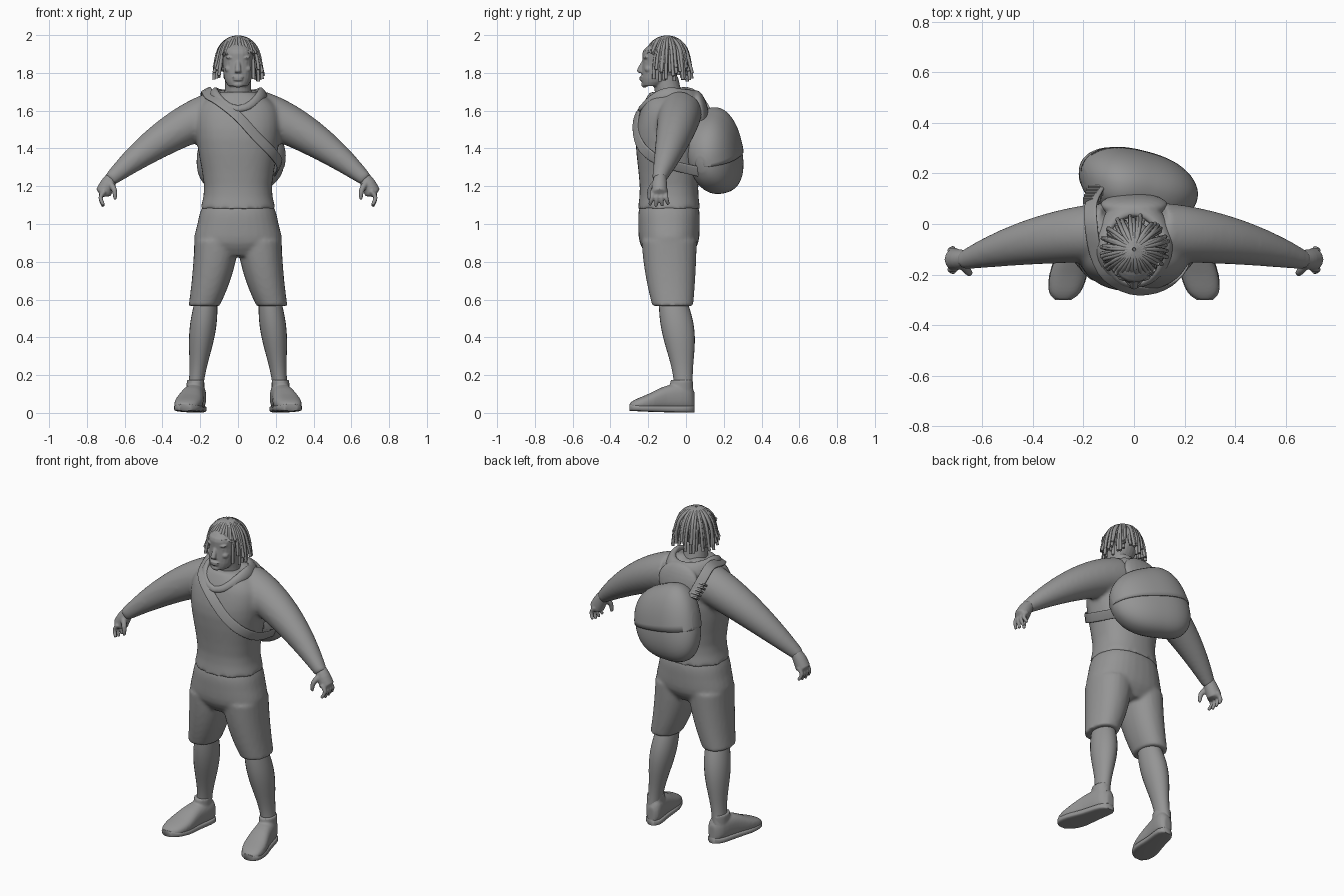
import bpy, bmesh, math, random
from math import sin, cos, pi
from mathutils import Vector, Matrix

random.seed(4)
cube = bpy.data.objects.get("Cube")
if cube:
    bpy.data.objects.remove(cube, do_unlink=True)

X, Y, Z = Vector((1, 0, 0)), Vector((0, 1, 0)), Vector((0, 0, 1))
MID = -.09
SHADE = (.3, .3, .3, 1)
grey = bpy.data.materials.new("plain grey")
grey.use_nodes = True
grey.diffuse_color = SHADE
grey.node_tree.nodes["Principled BSDF"].inputs["Base Color"].default_value = SHADE


def span(start, end, count):
    return [start + (end - start) * i / (count - 1) for i in range(count)]


def spline(rows, steps):
    """Smooth interpolation through rows of numbers."""
    out = []
    last = len(rows) - 1
    for i in range(last):
        before, start, end, after = (rows[min(max(j, 0), last)] for j in (i - 1, i, i + 1, i + 2))
        for t in span(0, 1, steps + 1)[:-1]:
            out.append([b + t * ((c - a) + t * ((2 * a - 5 * b + 4 * c - d) + t * (3 * b - a - 3 * c + d))) / 2
                        for a, b, c, d in zip(before, start, end, after)])
    return out + [list(rows[last])]


def loft(bm, rows, ref, normal=None, side=1, sides=24, steps=3, power=2):
    """Skin rings (x, y, z, radius along ref, optional radius across) along a path."""
    rows = spline([(row[0] * side, *row[1:]) for row in rows], steps)
    points = [Vector(row[:3]) for row in rows]
    rings = []
    for i, (point, row) in enumerate(zip(points, rows)):
        ahead, behind = points[min(i + 1, len(points) - 1)], points[max(i - 1, 0)]
        tangent = normal or (ahead - behind).normalized()
        along = ref(point) if callable(ref) else ref
        along = (along - tangent * along.dot(tangent)).normalized()
        across = tangent.cross(along)
        ring = []
        for k in range(sides):
            angle = math.tau * k / sides
            c, s = (math.copysign(abs(w) ** (2 / power), w) for w in (cos(angle), sin(angle)))
            ring.append(bm.verts.new(point + along * c * row[3] + across * s * row[-1]))
        rings.append(ring)
    for lower, upper in zip(rings, rings[1:]):
        for k in range(sides):
            n = (k + 1) % sides
            bm.faces.new((lower[k], lower[n], upper[n], upper[k]))
    bm.faces.new(rings[0])
    bm.faces.new(rings[-1])


def blob(bm, location, size, turn=0, axis="X"):
    matrix = Matrix.Translation(location) @ Matrix.Rotation(turn, 4, axis) @ Matrix.Diagonal((*size, 1))
    bmesh.ops.create_uvsphere(bm, u_segments=20, v_segments=12, radius=1, matrix=matrix)


def finish(name, bm, voxel=0, smooth=0):
    """Turn the mesh into a shaded object, merging overlaps when a voxel size is given."""
    bmesh.ops.recalc_face_normals(bm, faces=bm.faces)
    mesh = bpy.data.meshes.new(name)
    bm.to_mesh(mesh)
    bm.free()
    obj = bpy.data.objects.new(name, mesh)
    bpy.context.collection.objects.link(obj)
    mesh.materials.append(grey)
    bpy.ops.object.select_all(action="DESELECT")
    obj.select_set(True)
    bpy.context.view_layer.objects.active = obj
    if voxel:
        merge = obj.modifiers.new("merge", "REMESH")
        merge.mode, merge.voxel_size, merge.use_smooth_shade = "VOXEL", voxel, True
        soften = obj.modifiers.new("soften", "SMOOTH")
        soften.factor, soften.iterations = .5, smooth
        bpy.ops.object.shade_smooth()
    else:
        bpy.ops.object.shade_smooth_by_angle(angle=math.radians(60))
    return obj


# Hooded top with both sleeves merged into one surface
bm = bmesh.new()
torso = [(1.08, .2, .165), (1.2, .18, .155), (1.45, .22, .178), (1.58, .22, .157), (1.65, .18, .13), (1.7, .1, .1)]
loft(bm, [(0, MID, z, width, depth) for z, width, depth in torso], X, Z, power=2.3, sides=32)
arm = [(x, -.03 - x * x / 4, 1.61 - .7 * x ** 1.6, .12 - .18 * x * x) for x in span(.1, .68, 8)]
for side in (1, -1):
    loft(bm, arm, Y, side=side)
    blob(bm, (.1 * side, -.04, 1.65), (.1, .07, .05), .5 * side, "Y")
finish("hooded_top", bm, .012, 8)

# Hood lying around the neck and down the back
bm = bmesh.new()
hood = []
for angle in span(0, 2 * pi, 17):
    front = cos(angle)
    drop = .08 * max(front, 0) ** 2 + .03 * max(-front, 0)
    hood.append((.13 * sin(angle), MID - .15 * front, 1.69 - drop, .02 - .007 * front, .038 - .017 * front))
loft(bm, hood, lambda p: Vector((p.x, p.y - MID, .07)), sides=14)
blob(bm, (0, .075, 1.6), (.135, .042, .11), .2)
finish("hood", bm, .007, 6)

# Shorts
bm = bmesh.new()
hips = [(1.13, .17, .14), (1.07, .198, .16), (1, .215, .163), (.9, .232, .155), (.83, .17, .11)]
loft(bm, [(0, MID, z, width, depth) for z, width, depth in hips], X, Z, power=2.3, sides=32)
for side in (1, -1):
    loft(bm, [(.11 + .07 * t * t, MID + .02 * t * t, 1 - .435 * t, .12 - .038 * t * t, .148 - .04 * t * t)
              for t in span(.2, 1, 6)], X, Z, side, power=2.2)
finish("shorts", bm, .01, 7)

shoe = [(.045, .02, .12), (.01, .05, .165), (-.1, .06, .155), (-.2, .073, .11), (-.27, .06, .08), (-.3, .03, .06)]
for side, label in ((1, "left"), (-1, "right")):
    # Lower leg with a calf bulge
    bm = bmesh.new()
    leg = []
    for z in span(.12, .64, 10):
        radius = .055 - .015 * cos(10 * z - 1.5)
        leg.append((.24 - .12 * z, -.01 - .17 * z * z, z, radius, radius * 1.25))
    loft(bm, leg, X, Z, side)
    finish(label + "_leg", bm)

    # Shoe upper with ankle collar, and sole
    bm = bmesh.new()
    loft(bm, [(.22 - y / 5, y, top / 2, width, top / 2 - .01) for y, width, top in shoe], X, Y, side, power=2.5)
    loft(bm, [(.225, -.024, z, .047, .06) for z in (.1, .175)], X, Z, side)
    finish(label + "_shoe", bm, .007, 4)
    bm = bmesh.new()
    loft(bm, [(.22 - y / 5, y, .02 + y * y / 10, width + .002, .018) for y, width, top in shoe],
         X, Y, side, power=4)
    finish(label + "_sole", bm)

    # Hand with four curled fingers and a thumb
    bm = bmesh.new()
    loft(bm, [(.665, -.135, 1.25, .032), (.69, -.14, 1.21, .04, .024), (.72, -.14, 1.15, .043, .014)], Y, side=side)
    for k in range(4):
        y, tip = -.18 + .025 * k, 1.09 + .008 * abs(k - 1.3)
        loft(bm, [(.705, y, 1.175, .012), (.728, y, 1.14, .012), (.712, y - .012 + .008 * k, tip, .009)],
             Y, side=side, sides=10)
    loft(bm, [(.68, -.16, 1.22, .018), (.655, -.19, 1.18, .015), (.65, -.195, 1.13, .009)],
         Y, side=side, sides=10)
    finish(label + "_hand", bm, .005, 3)

# Head, neck and facial features merged
bm = bmesh.new()
head = [(-.18, 1.73, .05, .05), (-.15, 1.77, .073, .085), (-.12, 1.86, .083, .11),
        (-.11, 1.92, .085, .115), (-.11, 1.97, .04, .05)]
loft(bm, [(0, *row) for row in head], X, Z, power=2.2)
loft(bm, [(0, -.07, 1.6, .09), (0, MID, 1.68, .073), (0, -.11, 1.78, .067)], X, Z)
loft(bm, [(0, -.22, 1.87, .009), (0, -.243, 1.815, .017), (0, -.232, 1.8, .016)], X, Z, sides=12)
for z, width in ((1.777, .03), (1.764, .026)):
    blob(bm, (0, -.233, z), (width, .014, .007))
blob(bm, (0, -.22, 1.738), (.028, .018, .016))
for side in (1, -1):
    blob(bm, (.037 * side, -.21, 1.88), (.03, .016, .009), -.15 * side, "Y")
    blob(bm, (.035 * side, -.21, 1.858), (.016, .01, .008))
    blob(bm, (.045 * side, -.198, 1.82), (.026, .022, .02))
    blob(bm, (.086 * side, -.1, 1.84), (.012, .022, .034))
finish("head", bm, .0045, 3)

# Scalp under the hair
bm = bmesh.new()
blob(bm, (0, -.1, 1.9), (.096, .108, .08))
finish("scalp", bm)

# Hanging locks in two layers, shorter over the face
bm = bmesh.new()
for layer, count in ((0, 30), (1, 40)):
    for k in range(count):
        angle = math.tau * (k + random.uniform(-.3, .3)) / count
        reach = random.uniform(.96, 1.03) - .07 * (1 - layer)
        path = [(.112 * sin(a), 1.86 + .12 * cos(a)) for a in span(.05, 1.2, 5)]
        if sin(angle) > -.6:
            path += [(.118, 1.85), (random.uniform(.118, .136), random.uniform(1.75, 1.82))]
        else:
            path += [(.118, random.uniform(1.88, 1.91))]
        sway = random.uniform(-.15, .15)
        lock = []
        for i, (r, z) in enumerate(path):
            turn = angle + sway * i / len(path)
            lock.append((r * cos(turn) * reach, r * sin(turn) * reach - .1, z + .01 * layer, .009))
        loft(bm, lock, Vector((-sin(angle), cos(angle), 0)), sides=7)
finish("hair_locks", bm)


def bag_shell(extra):
    """Rounded bag mass lying diagonally across the back, taller toward the right shoulder."""
    bm = bmesh.new()
    rows = []
    for angle in span(-1.4, 1.4, 15):
        t = sin(angle)
        swell = math.sqrt(1 - abs(t) ** 3)
        rows.append((.015 + .22 * t, .16 - .055 * t - .03 * t * t, 1.37 - .06 * t,
                     .122 * swell + extra, (.215 - .04 * t) * swell + extra))
    loft(bm, rows, Y + Z * .22, sides=36, power=2.3)
    return bm


# Shoulder bag body and overlapping flap
finish("bag_body", bag_shell(0))
bm = bag_shell(.008)
bmesh.ops.bisect_plane(bm, geom=bm.verts[:] + bm.edges[:] + bm.faces[:], plane_co=(0, .2, 1.36),
                       plane_no=(.2, -.1, 1), clear_inner=True)
flap = finish("bag_flap", bm)
flap.modifiers.new("thickness", "SOLIDIFY").thickness = .01

# Strap across the chest and over the right shoulder
bm = bmesh.new()
strap = [(-.14, .14, 1.56), (-.17, .08, 1.66), (-.17, 0, 1.71), (-.15, -.12, 1.68), (-.1, -.21, 1.65),
         (0, -.262, 1.57), (.1, -.258, 1.46), (.18, -.21, 1.38), (.22, -.1, 1.32), (.2, .1, 1.27)]
loft(bm, [(*point, .006, .028) for point in strap], lambda p: p - Vector((0, MID, 1.42)), sides=16, power=4)
finish("strap", bm)

# Small pouch and ribbed strap adjuster at the end of the bag
bm = bmesh.new()
blob(bm, (-.17, .2, 1.38), (.035, .05, .075), .2)
for k in range(5):
    matrix = (Matrix.Translation((-.15 - .005 * k, .14 - .012 * k, 1.56 + .018 * k))
              @ Matrix.Rotation(.7, 4, "X") @ Matrix.Diagonal((.065, .03, .01, 1)))
    bmesh.ops.create_cube(bm, size=1, matrix=matrix)
finish("strap_fittings", bm)
